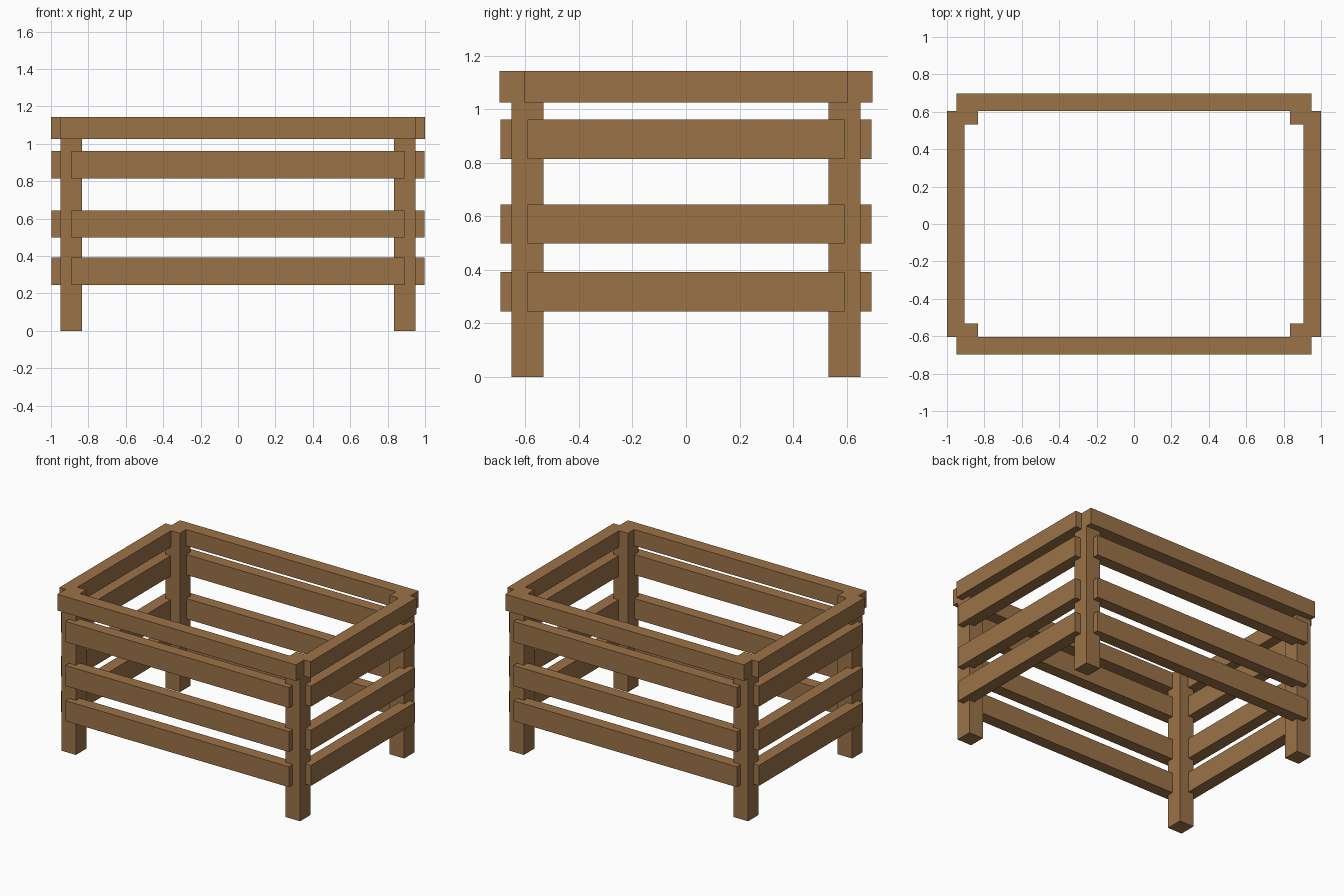
import bpy

if "Cube" in bpy.data.objects:
    bpy.data.objects.remove(bpy.data.objects["Cube"])

wood = bpy.data.materials.new("wood")
wood.diffuse_color = (0.33, 0.17, 0.065, 1)
wood.use_nodes = True
wood.node_tree.nodes["Principled BSDF"].inputs["Base Color"].default_value = wood.diffuse_color


def box(name, x, y, z):
    """Box spanning the given (min, max) ranges."""
    bpy.ops.mesh.primitive_cube_add(size=1)
    ob = bpy.context.object
    ob.name = name
    for v in ob.data.vertices:
        v.co = [r[0] if c < 0 else r[1] for c, r in zip(v.co, (x, y, z))]
    ob.data.materials.append(wood)
    return ob


def span(sign, inner, outer):
    return tuple(sorted((sign * inner, sign * outer)))


TOP = 1.143

# Corner posts, flush with the top rim
for sx, side in ((-1, "left"), (1, "right")):
    for sy, end in ((-1, "front"), (1, "back")):
        box(f"{end}_{side}_post", span(sx, 0.835, 0.95), span(sy, 0.532, 0.651), (0, TOP))

# Slat heights on every side
slats = {"lower": (0.245, 0.392), "middle": (0.498, 0.645), "upper": (0.815, 0.962)}

# Front and back: top rail and slats
for s, side in ((-1, "front"), (1, "back")):
    box(f"{side}_top_rail", (-0.95, 0.95), span(s, 0.604, 0.697), (1.026, TOP))
    for level, z in slats.items():
        box(f"{side}_{level}_slat", (-0.89, 0.89), span(s, 0.607, 0.692), z)

# Left and right: top rail and slats
for s, side in ((-1, "left"), (1, "right")):
    box(f"{side}_top_rail", span(s, 0.906, 1.0), (-0.604, 0.604), (1.026, TOP))
    for level, z in slats.items():
        box(f"{side}_{level}_slat", span(s, 0.909, 0.996), (-0.592, 0.592), z)
